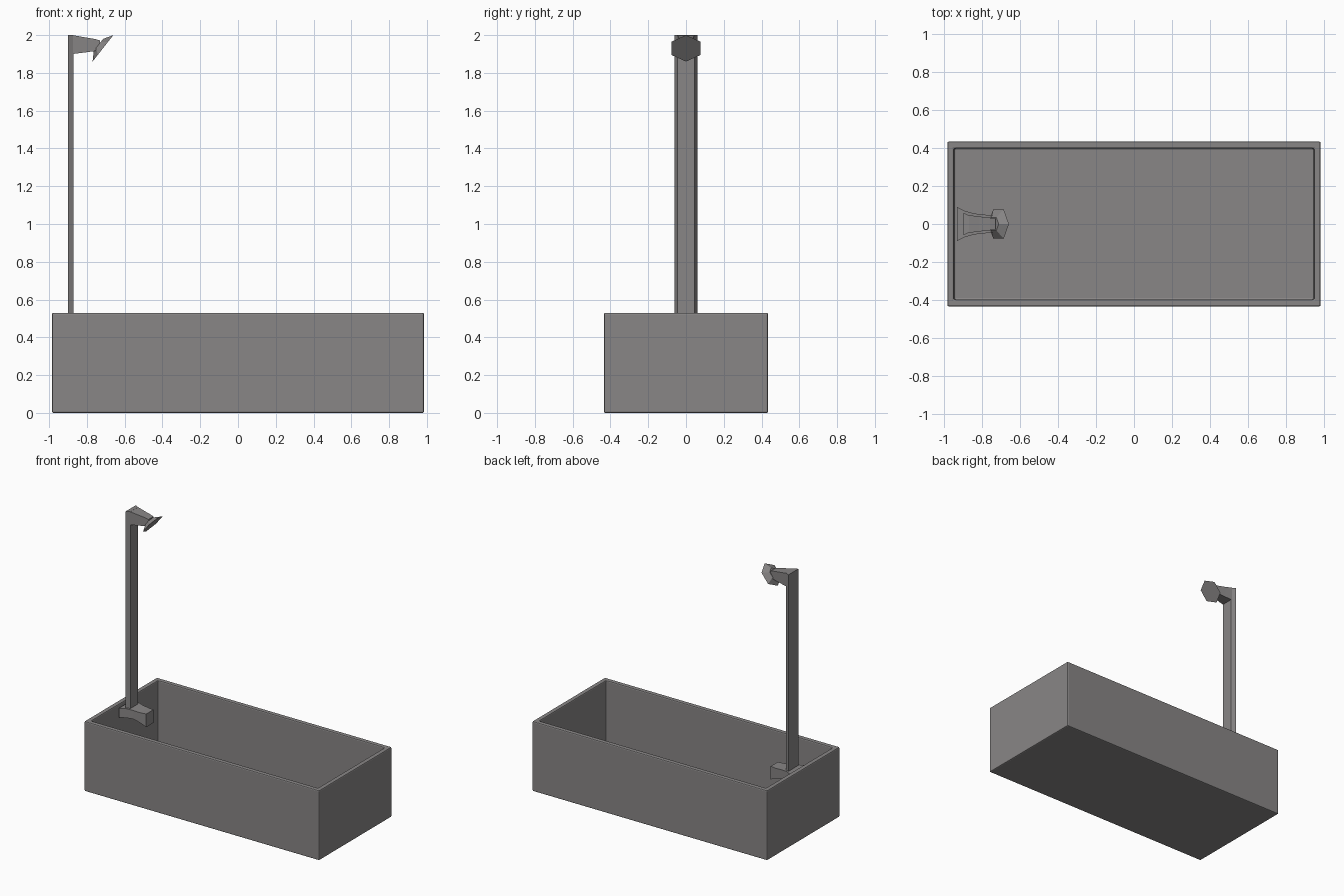
import bpy, bmesh, math
from mathutils import Vector

cube = bpy.data.objects.get("Cube")
if cube:
    bpy.data.objects.remove(cube, do_unlink=True)

COLOUR = (0.25, 0.24, 0.24, 1)
grey = bpy.data.materials.new("warm_grey")
grey.use_nodes = True
grey.diffuse_color = COLOUR
grey.node_tree.nodes["Principled BSDF"].inputs["Base Color"].default_value = COLOUR


def finish(name, bm):
    bmesh.ops.recalc_face_normals(bm, faces=bm.faces)
    mesh = bpy.data.meshes.new(name)
    bm.to_mesh(mesh)
    bm.free()
    mesh.materials.append(grey)
    obj = bpy.data.objects.new(name, mesh)
    bpy.context.scene.collection.objects.link(obj)
    return obj


def loft(name, rings):
    """Skin a series of equal-length point rings and cap both ends."""
    bm = bmesh.new()
    loops = [[bm.verts.new(p) for p in ring] for ring in rings]
    n = len(loops[0])
    for a, b in zip(loops, loops[1:]):
        for i in range(n):
            j = (i + 1) % n
            bm.faces.new((a[i], a[j], b[j], b[i]))
    bm.faces.new(loops[0])
    bm.faces.new(loops[-1])
    return finish(name, bm)


def section(x, half_width, low, high):
    """Rectangle across the x axis."""
    w = half_width
    return [(x, -w, low), (x, w, low), (x, w, high), (x, -w, high)]


# Tub: a box whose top is inset and pushed down to the floor
LENGTH, WIDTH, HEIGHT, FLOOR = 1.97, 0.87, 0.53, 0.05
bm = bmesh.new()
bmesh.ops.create_cube(bm, size=1)
for v in bm.verts:
    v.co = Vector((v.co.x * LENGTH, v.co.y * WIDTH, (v.co.z + 0.5) * HEIGHT))
top = max(bm.faces, key=lambda f: f.calc_center_median().z)
bmesh.ops.inset_region(bm, faces=[top], thickness=0.05)
moved = bmesh.ops.extrude_face_region(bm, geom=[top])["geom"]
bmesh.ops.delete(bm, geom=[top], context="FACES_ONLY")
for v in moved:
    if isinstance(v, bmesh.types.BMVert):
        v.co.z = FLOOR
tub = finish("tub", bm)
bevel = tub.modifiers.new("soft_edges", "BEVEL")
bevel.width = 0.008
bevel.segments = 2

# Spout on the end wall, with a lip that dips at the tip
loft("spout", [section(*s) for s in (
    (-0.935, 0.09, 0.44, 0.51),
    (-0.89, 0.068, 0.44, 0.51),
    (-0.84, 0.055, 0.44, 0.505),
    (-0.79, 0.05, 0.425, 0.50),
    (-0.74, 0.042, 0.40, 0.50),
)])

# Riser: flat post with tapered sides
loft("riser_post", [
    [(-0.90, -0.06, z), (-0.87, -0.045, z), (-0.87, 0.045, z), (-0.90, 0.06, z)]
    for z in (0.49, 2.0)
])

# Arm reaching from the post to the shower head
loft("shower_arm", [section(*s) for s in (
    (-0.875, 0.047, 1.90, 2.0),
    (-0.82, 0.04, 1.907, 1.99),
    (-0.76, 0.033, 1.915, 1.98),
    (-0.73, 0.03, 1.925, 1.972),
)])

# Shower head: six-sided frustum facing down into the tub
centre = Vector((-0.715, 0, 1.93))
up = Vector((0.11, 0, 0.14)).normalized()
side = Vector((0, 1, 0))
facing = Vector((up.z, 0, -up.x))


def hexagon(radius, offset):
    mid = centre + facing * offset
    angles = [math.radians(60 * i) for i in range(6)]
    return [mid + radius * (up * math.cos(a) + side * math.sin(a)) for a in angles]


loft("shower_head", [hexagon(0.04, -0.03), hexagon(0.089, 0)])
